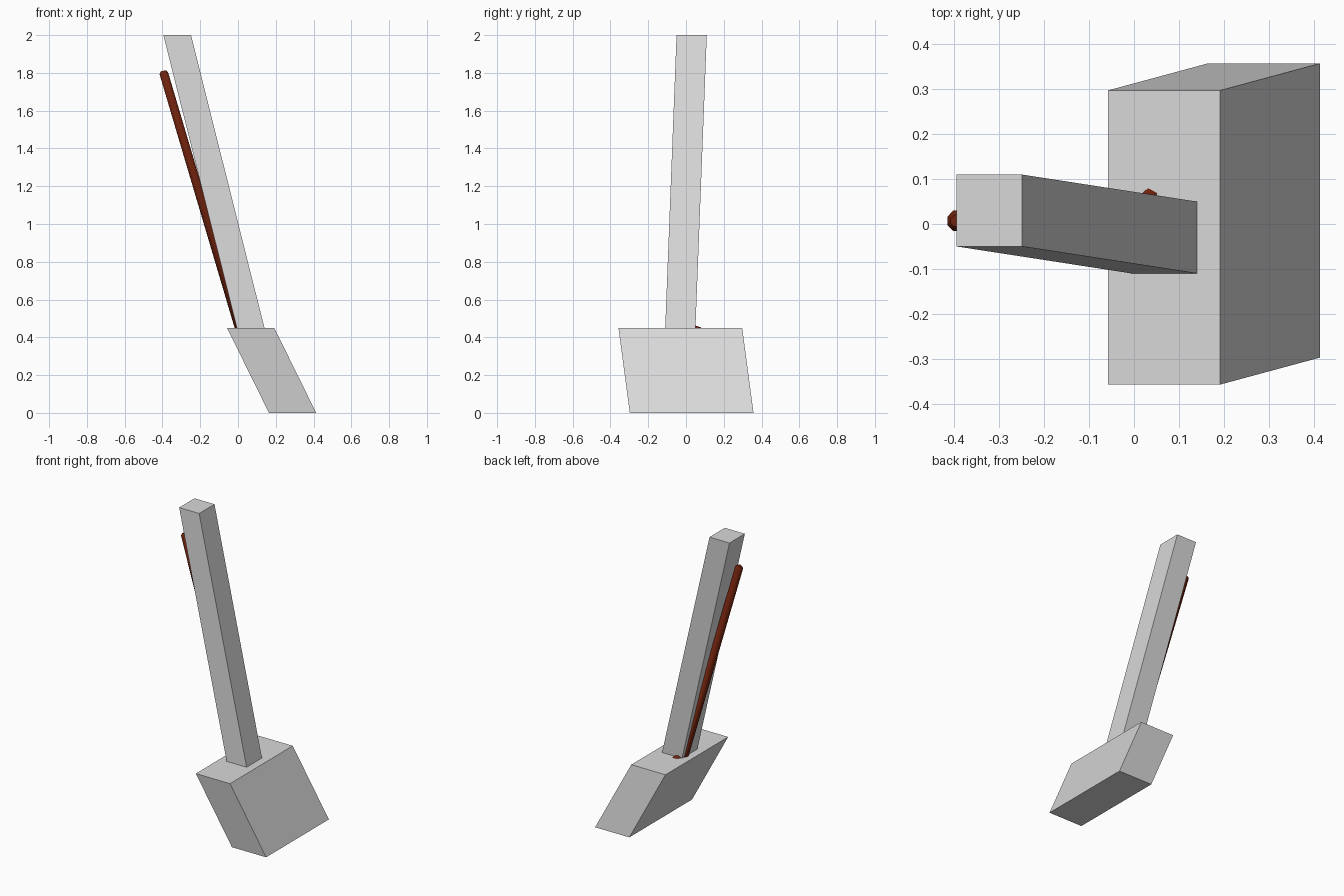
import bpy
import bmesh
from math import pi
from mathutils import Vector

cube = bpy.data.objects.get("Cube")
if cube:
    bpy.data.objects.remove(cube, do_unlink=True)


def make_material(name, colour):
    mat = bpy.data.materials.new(name)
    mat.use_nodes = True
    mat.diffuse_color = (*colour, 1)
    mat.node_tree.nodes["Principled BSDF"].inputs["Base Color"].default_value = (*colour, 1)
    return mat


grey = make_material("light grey", (0.69, 0.69, 0.69))
brown = make_material("dark red brown", (0.16, 0.016, 0.004))


def leaning_block(name, width, depth, bottom, top, mat):
    """Box whose level top is shifted sideways from its bottom."""
    bottom, top = Vector(bottom), Vector(top)
    bm = bmesh.new()
    bmesh.ops.create_cube(bm, size=1)
    for v in bm.verts:
        centre = top if v.co.z > 0 else bottom
        v.co = centre + Vector((v.co.x * width, v.co.y * depth, 0))
    mesh = bpy.data.meshes.new(name)
    bm.to_mesh(mesh)
    bm.free()
    mesh.materials.append(mat)
    obj = bpy.data.objects.new(name, mesh)
    bpy.context.collection.objects.link(obj)
    return obj


def rod(name, points, radius, mat):
    """Smooth eight-sided rod; each point is a position and a thickness factor."""
    curve = bpy.data.curves.new(name, "CURVE")
    curve.dimensions = "3D"
    curve.bevel_depth = radius
    curve.bevel_resolution = 2
    curve.use_fill_caps = True
    spline = curve.splines.new("POLY")
    spline.points.add(len(points) - 1)
    for p, (co, factor) in zip(spline.points, points):
        p.co = (*co, 1)
        p.radius = factor
        p.tilt = pi / 8
    spline.use_smooth = True
    curve.materials.append(mat)
    obj = bpy.data.objects.new(name, curve)
    bpy.context.collection.objects.link(obj)
    return obj


# Slanted foot and the tall leaning post on it
leaning_block("base", 0.25, 0.655, (0.289, 0.03, 0), (0.067, -0.03, 0.45), grey)
leaning_block("post", 0.146, 0.16, (0.067, -0.03, 0.45), (-0.322, 0.03, 2), grey)

# Thin rod beside the post, with a blunted top, bent into the foot below
rod("side_rod", [
    ((-0.396, 0.007, 1.811), 0.55),
    ((-0.393, 0.007, 1.799), 1),
    ((0.004, 0.004, 0.457), 1),
    ((0.036, 0.068, 0.43), 1),
], 0.025, brown)
